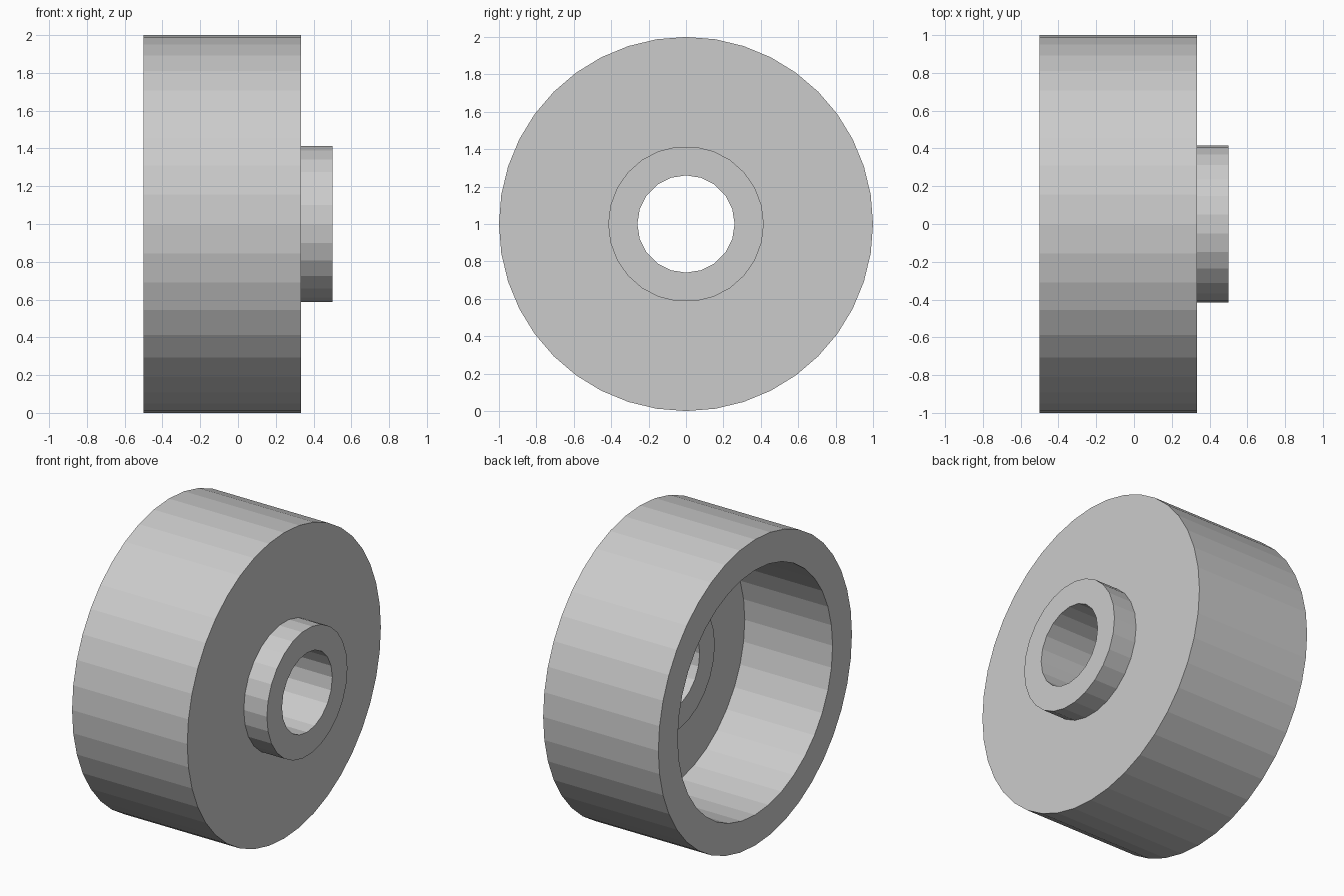
import bpy
from math import radians

if "Cube" in bpy.data.objects:
    bpy.data.objects.remove(bpy.data.objects["Cube"])


def disc(name, x0, x1, radius, sides):
    """Solid cylinder lying along x, with a corner on the y axis."""
    bpy.ops.mesh.primitive_cylinder_add(
        vertices=sides, radius=radius, depth=x1 - x0,
        location=((x0 + x1) / 2, 0, 1), rotation=(0, radians(90), 0))
    obj = bpy.context.object
    obj.name = name
    bpy.ops.object.transform_apply(location=True, rotation=True, scale=True)
    return obj


def combine(target, tool, operation):
    """Apply a boolean and discard the tool object."""
    mod = target.modifiers.new(operation, 'BOOLEAN')
    mod.operation = operation
    mod.solver = 'EXACT'
    mod.object = tool
    bpy.context.view_layer.objects.active = target
    bpy.ops.object.modifier_apply(modifier=mod.name)
    bpy.data.objects.remove(tool, do_unlink=True)


# Cup body, hollow and open towards -x
body = disc("cup_housing", -0.5, 0.333, 1.0, 40)
combine(body, disc("cavity", -0.7, 0.135, 0.8, 36), 'DIFFERENCE')

# Hub collar passing through the end wall, standing proud on both sides
combine(body, disc("hub", 0.083, 0.5, 0.416, 26), 'UNION')

# Through bore
combine(body, disc("bore", -0.1, 0.7, 0.26, 20), 'DIFFERENCE')
